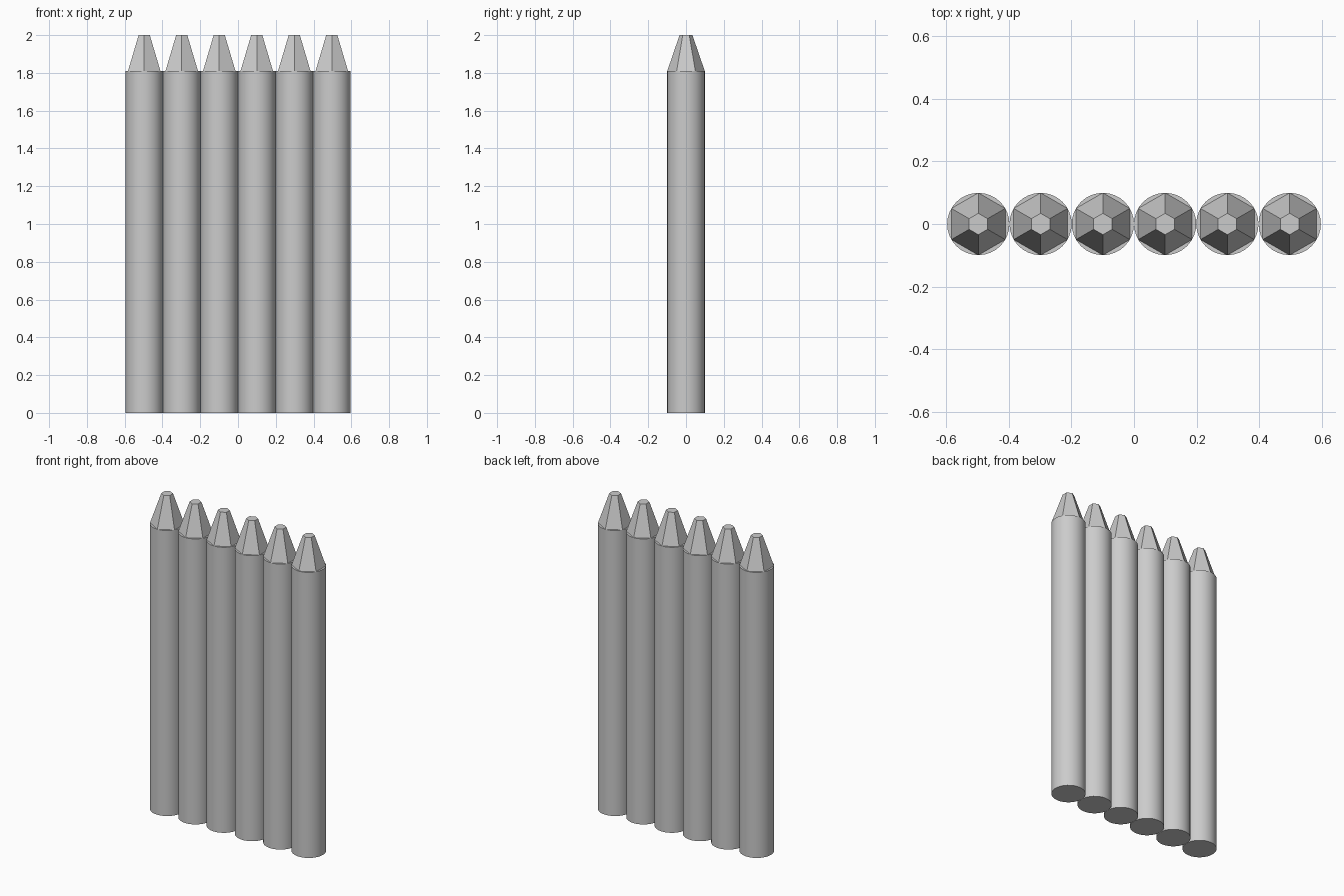
import bpy
import math

if "Cube" in bpy.data.objects:
    bpy.data.objects.remove(bpy.data.objects["Cube"])

COUNT = 6
RADIUS = 0.0993
TIP_RADIUS = 0.034
SHOULDER = 1.81
HEIGHT = 2.0


def frustum(name, x, z0, z1, r0, r1, sides):
    bpy.ops.mesh.primitive_cone_add(
        vertices=sides, radius1=r0, radius2=r1, depth=z1 - z0,
        location=(x, 0, (z0 + z1) / 2))
    obj = bpy.context.object
    obj.name = name
    return obj


# Row of touching sticks: smooth round body with a flat-faced six-sided tip
for i in range(COUNT):
    x = (i - (COUNT - 1) / 2) * 2 * RADIUS
    frustum(f"stick_body_{i + 1}", x, 0, SHOULDER, RADIUS, RADIUS, 32)
    bpy.ops.object.shade_smooth_by_angle(angle=math.radians(30))
    frustum(f"stick_tip_{i + 1}", x, SHOULDER, HEIGHT, RADIUS, TIP_RADIUS, 6)
